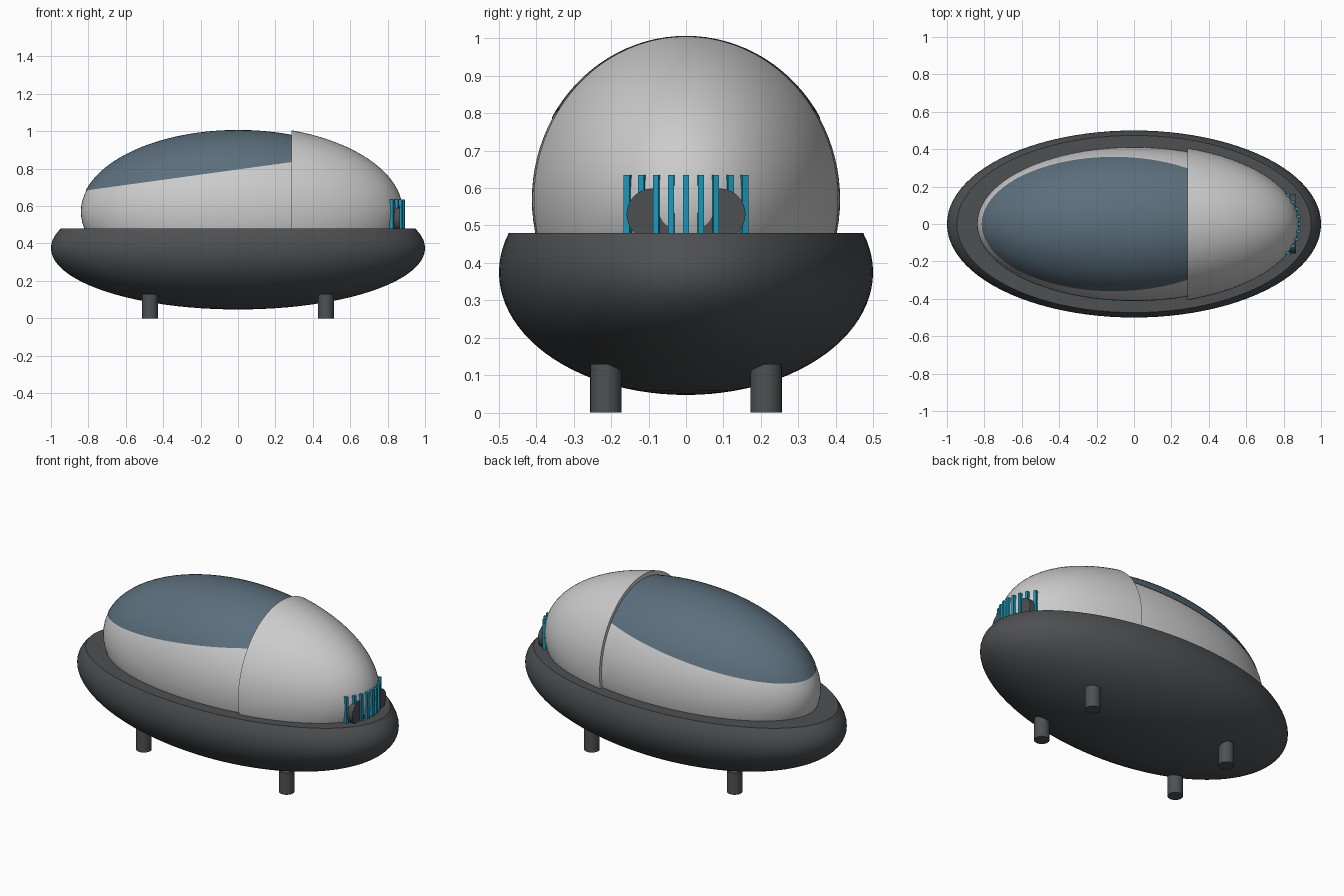
import bpy, bmesh, math
from mathutils import Matrix, Vector

if "Cube" in bpy.data.objects:
    bpy.data.objects.remove(bpy.data.objects["Cube"])


def material(name, rgb):
    m = bpy.data.materials.new(name)
    m.diffuse_color = (*rgb, 1)
    m.use_nodes = True
    m.node_tree.nodes["Principled BSDF"].inputs["Base Color"].default_value = m.diffuse_color
    return m


DARK = material("dark_grey", (0.075, 0.08, 0.085))
LIGHT = material("light_grey", (0.8, 0.8, 0.8))
GLASS = material("blue_glass", (0.105, 0.16, 0.205))
TEAL = material("teal", (0.01, 0.32, 0.5))


def finish(name, bm, mat):
    bmesh.ops.recalc_face_normals(bm, faces=bm.faces)
    me = bpy.data.meshes.new(name)
    bm.to_mesh(me)
    bm.free()
    me.materials.append(mat)
    ob = bpy.data.objects.new(name, me)
    bpy.context.collection.objects.link(ob)
    bpy.ops.object.select_all(action='DESELECT')
    ob.select_set(True)
    bpy.context.view_layer.objects.active = ob
    bpy.ops.object.shade_smooth_by_angle(angle=math.radians(35))
    return ob


def ellipsoid(name, z, radii, cuts, mat):
    """Ellipsoid centred at height z; each cut (point, normal) removes the normal side."""
    bm = bmesh.new()
    bmesh.ops.create_uvsphere(bm, u_segments=96, v_segments=48, radius=1)
    bmesh.ops.transform(bm, verts=bm.verts,
                        matrix=Matrix.Translation((0, 0, z)) @ Matrix.Diagonal((*radii, 1)))
    for co, no in cuts:
        r = bmesh.ops.bisect_plane(bm, geom=bm.verts[:] + bm.edges[:] + bm.faces[:], dist=1e-5,
                                   plane_co=Vector(co), plane_no=Vector(no), clear_outer=True)
        edges = [e for e in r['geom_cut'] if isinstance(e, bmesh.types.BMEdge)]
        bmesh.ops.holes_fill(bm, edges=edges, sides=0)
    return finish(name, bm, mat)


def cylinder(name, centre, radius, length, mat, along_x=False):
    bm = bmesh.new()
    rot = Matrix.Rotation(math.pi / 2, 4, 'Y') if along_x else Matrix.Identity(4)
    bmesh.ops.create_cone(bm, cap_ends=True, segments=32, radius1=radius, radius2=radius,
                          depth=length, matrix=Matrix.Translation(centre) @ rot)
    return finish(name, bm, mat)


SEAM = 0.285
below = ((0, 0, 0.44), (0, 0, -1))

# Lower hull, cut flat at the rim
ellipsoid("lower_hull", 0.375, (1, 0.5, 0.328), [((0, 0, 0.48), (0, 0, 1))], DARK)

# Cabin body, and the slightly larger shell over its rear
ellipsoid("cabin_body", 0.57, (0.84, 0.412, 0.434), [below], LIGHT)
ellipsoid("rear_shell", 0.57, (0.882, 0.43, 0.46),
          [below, ((SEAM, 0, 0), (-1, 0, 0))], LIGHT)

# Canopy glass above a sloping sill line
ellipsoid("canopy_glass", 0.57, (0.843, 0.4145, 0.437),
          [((SEAM, 0, 0.835), (0.138, 0, -1)), ((SEAM + 0.005, 0, 0), (1, 0, 0))], GLASS)

# Twin exhausts under the grille
for side, s in (("left", -1), ("right", 1)):
    cylinder("exhaust_" + side, (0.765, s * 0.09, 0.53), 0.069, 0.2, DARK, along_x=True)

# Grille bars following the curve of the tail
for i in range(9):
    t = math.radians((i - 4) * 5.3)
    x, y = 0.883 * math.cos(t), 0.43 * math.sin(t)
    bm = bmesh.new()
    bmesh.ops.create_cube(bm, size=1, matrix=Matrix.Translation((x, y, 0.55))
                          @ Matrix.Rotation(t, 4, 'Z') @ Matrix.Diagonal((0.02, 0.016, 0.17, 1)))
    finish(f"grille_bar_{i + 1}", bm, TEAL)

# Four short legs
for end, sx in (("nose", -1), ("tail", 1)):
    for side, sy in (("left", -1), ("right", 1)):
        cylinder(f"{end}_{side}_leg", (sx * 0.47, sy * 0.214, 0.065), 0.042, 0.13, DARK)
